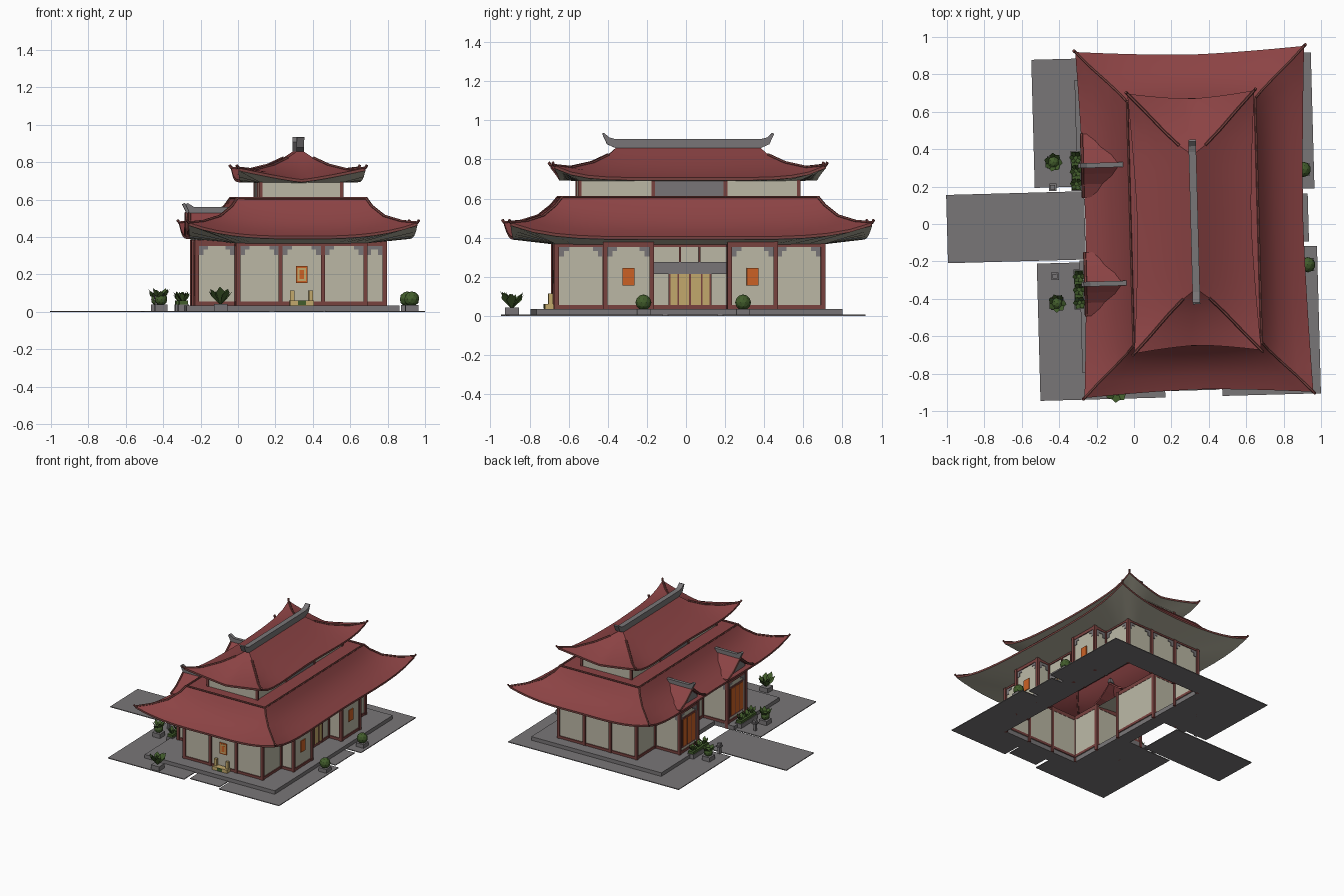
import bpy, bmesh, math, random
from mathutils import Matrix, Vector

if "Cube" in bpy.data.objects:
    bpy.data.objects.remove(bpy.data.objects["Cube"])

random.seed(4)
COL = {
    "roof_red": (0.26, 0.056, 0.058), "post_red": (0.19, 0.055, 0.05),
    "plaster": (0.50, 0.48, 0.38), "stone_grey": (0.19, 0.18, 0.185),
    "orange": (0.60, 0.12, 0.018), "door_tan": (0.55, 0.40, 0.15),
    "leaf_green": (0.055, 0.11, 0.025),
}
MAT = {}
for n, c in COL.items():
    MAT[n] = bpy.data.materials.new(n)
    MAT[n].diffuse_color = (*c, 1)

# the whole site is turned slightly and set off-centre
SITE = Matrix.Translation((0.3225, 0.011, 0)) @ Matrix.Rotation(0.027, 4, 'Z')
PARTS = {}


def add(name, mat, verts, faces, smooth=False):
    bm = PARTS.setdefault(name, (bmesh.new(), mat, smooth))[0]
    vs = [bm.verts.new(v) for v in verts]
    for f in faces:
        bm.faces.new([vs[i] for i in f])


def prism(name, mat, pts, lo, hi, axis=0):
    """Extrude an outline: axis 0 = (y,z) along x, 1 = (x,z) along y, 2 = (x,y) along z."""
    def at(p, h):
        q = list(p)
        q.insert(axis, h)
        return q
    n = len(pts)
    faces = [tuple(range(n)), tuple(range(2 * n - 1, n - 1, -1))]
    faces += [(i, (i + 1) % n, (i + 1) % n + n, i + n) for i in range(n)]
    add(name, mat, [at(p, lo) for p in pts] + [at(p, hi) for p in pts], faces)


def box(name, mat, x0, x1, y0, y1, z0, z1):
    prism(name, mat, [(x0, y0), (x1, y0), (x1, y1), (x0, y1)], z0, z1, 2)


def tube(name, mat, pts, r, n=6):
    """Thin round bar along a path."""
    P = [Vector(p) for p in pts]
    verts, k = [], len(P)
    for i, p in enumerate(P):
        d = (P[min(i + 1, k - 1)] - P[max(i - 1, 0)]).normalized()
        s = d.cross(Vector((0, 0, 1))).normalized()
        u = s.cross(d)
        verts += [p + r * (s * math.cos(a) + u * math.sin(a)) for a in [2 * math.pi * j / n for j in range(n)]]
    faces = [(i * n + j, i * n + (j + 1) % n, (i + 1) * n + (j + 1) % n, (i + 1) * n + j)
             for i in range(k - 1) for j in range(n)]
    add(name, mat, verts, faces + [tuple(range(n)), tuple(range((k - 1) * n, k * n))])


# ---------- curved hipped roofs ----------
N = 16


def ring(a, b, z, lift, inset, pa, pb):
    out = []
    for side in range(4):
        for i in range(N):
            t = -1 + 2 * i / N
            h = inset * (1 - abs(t) ** 1.5)
            zz = z + lift * abs(t) ** (pb if side % 2 else pa)
            out.append([(a * t, -b + h, zz), (a - h, b * t, zz), (-a * t, b - h, zz), (-a + h, -b * t, zz)][side])
    return out


def roof(name, soffit, rings, pa, pb):
    def loft(part, mat, specs):
        R = [ring(*s, pa, pb) for s in specs]
        m = 4 * N
        add(part, mat, sum(R, []), [(i * m + j, i * m + (j + 1) % m, (i + 1) * m + (j + 1) % m, (i + 1) * m + j)
                                    for i in range(len(R) - 1) for j in range(m)], True)
    a, b, z, l, s = rings[0]
    low = (a, b, z - 0.015, l, s)
    loft(name + "_soffit", "plaster", [soffit, low])
    loft(name + "_edge", "post_red", [low, rings[0]])
    loft(name + "_tiles", "roof_red", rings)
    for sx in (-1, 1):
        for sy in (-1, 1):
            pts = [(sx * r[0], sy * r[1], r[2] + r[3]) for r in rings if r[0] > 0.01]
            tip = (sx * (a + 0.008), sy * (b + 0.008), z + l + 0.014)
            tube(name + "_hips", "post_red", [tip] + pts, 0.008)


roof("lower_roof", (0.34, 0.68, 0.365, 0, 0),
     [(0.612, 0.925, 0.405, 0.072, 0.03), (0.53, 0.84, 0.435, 0.05, 0.02), (0.44, 0.755, 0.487, 0.025, 0.01),
      (0.375, 0.69, 0.555, 0.01, 0), (0.345, 0.655, 0.608, 0, 0), (0.33, 0.64, 0.602, 0, 0),
      (0.21, 0.55, 0.602, 0, 0)][:5], 3, 5)
roof("upper_roof", (0.215, 0.56, 0.69, 0, 0),
     [(0.34, 0.695, 0.708, 0.062, 0.035), (0.25, 0.60, 0.732, 0.028, 0.015), (0.15, 0.49, 0.775, 0.01, 0),
      (0.07, 0.41, 0.823, 0, 0), (0.004, 0.36, 0.868, 0, 0)], 1.2, 6)
box("roof_deck", "roof_red", -0.345, 0.345, -0.655, 0.655, 0.592, 0.602)
for s in (-1, 1):
    tube("deck_trim", "post_red", [(s * 0.343, -0.655, 0.607), (s * 0.343, 0.655, 0.607)], 0.007)
    tube("deck_trim", "post_red", [(-0.343, s * 0.655, 0.607), (0.343, s * 0.655, 0.607)], 0.007)

# main ridge with upturned ends
half = [(0.37, 0.858), (0.415, 0.878), (0.44, 0.932), (0.43, 0.936), (0.405, 0.913), (0.375, 0.905)]
prism("main_ridge", "stone_grey", half + [(-y, z) for y, z in reversed(half)], -0.02, 0.02)

# ---------- gabled dormers over the entrance-side wings ----------
for s in (-1, 1):
    c = s * 0.317
    top = [(0.0, 0.535), (0.045, 0.495), (0.10, 0.452), (0.17, 0.42)]
    up = [(c - y, z) for y, z in reversed(top)] + [(c + y, z) for y, z in top[1:]]
    prism("dormer_roof", "roof_red", up + [(y, z - 0.014) for y, z in reversed(up)], -0.59, -0.36)
    prism("dormer_gable", "stone_grey", [(c - 0.13, 0.375), (c + 0.13, 0.375), (c + 0.1, 0.44), (c, 0.522), (c - 0.1, 0.44)],
          -0.562, -0.55)
    for k in (-1, 1):
        tube("dormer_verge", "post_red", [(-0.59, c + k * y, z - 0.004) for y, z in top], 0.009)
    prism("dormer_ridge", "stone_grey", [(-0.355, 0.53), (-0.355, 0.56), (-0.565, 0.56), (-0.6, 0.582), (-0.613, 0.575),
                                         (-0.59, 0.528)], c - 0.013, c + 0.013, 1)

# ---------- lower walls ----------
ZB, ZT = 0.035, 0.385


def wall(p, q, bays=1, kind=None):
    L = math.dist(p, q)
    d = ((q[0] - p[0]) / L, (q[1] - p[1]) / L)
    o = (d[1], -d[0])

    def slab(name, mat, t0, t1, h0, h1, z0, z1):
        xs = sorted((p[0] + d[0] * t + o[0] * h for t, h in ((t0, h0), (t1, h1))))
        ys = sorted((p[1] + d[1] * t + o[1] * h for t, h in ((t0, h0), (t1, h1))))
        box(name, mat, *xs, *ys, z0, z1)
    m = L / 2
    slab("wall_panels", "plaster", 0, L, -0.006, 0, ZB, ZT)
    slab("wall_sill", "post_red", 0, L, -0.008, 0.007, ZB, ZB + 0.02)
    slab("wall_beam", "post_red", 0, L, -0.008, 0.007, 0.353, ZT)
    for i in range(bays + 1):
        slab("posts", "post_red", i * L / bays - 0.011, i * L / bays + 0.011, -0.011, 0.012, 0.0, ZT)
    if kind != "door":
        for i in range(bays):  # stepped corner brackets
            a, b = i * L / bays + 0.01, (i + 1) * L / bays - 0.01
            for w, h in ((0.05, 0.02), (0.026, 0.048)):
                slab("brackets", "stone_grey", a, a + w, -0.001, 0.004, 0.353 - h, 0.353)
                slab("brackets", "stone_grey", b - w, b, -0.001, 0.004, 0.353 - h, 0.353)
    if kind == "door":
        slab("door", "door_tan", m - 0.10, m + 0.10, 0, 0.006, ZB, 0.215)
        slab("door_lintel", "stone_grey", 0.01, L - 0.01, 0, 0.008, 0.215, 0.275)
        for t in (-0.105, -0.06, 0, 0.06, 0.105):
            slab("door_frame", "post_red", m + t - 0.004, m + t + 0.004, 0, 0.009, ZB, 0.215)
        for t in (-0.05, 0.05):
            slab("door_frame", "post_red", m + t - 0.005, m + t + 0.005, 0, 0.009, 0.275, 0.353)
    if kind in ("banner", "shrine"):
        slab("banner", "orange", m - 0.03, m + 0.03, 0.003, 0.009, 0.155, 0.245)
    if kind == "shrine":
        slab("banner_frame", "door_tan", m - 0.022, m + 0.022, 0.003, 0.0105, 0.165, 0.235)
        slab("banner_center", "orange", m - 0.013, m + 0.013, 0.003, 0.012, 0.175, 0.225)
    if kind == "window":
        slab("window_frame", "post_red", m - 0.09, m + 0.09, 0, 0.005, 0.075, 0.315)
        slab("window", "orange", m - 0.078, m + 0.078, 0, 0.008, 0.088, 0.302)
        for t in (-0.026, 0.026):
            slab("window_bars", "post_red", m + t - 0.003, m + t + 0.003, 0, 0.0095, 0.088, 0.302)


W, V, A, B, E, F = 0.34, 0.68, 0.20, 0.435, 0.45, -0.555
plan = [((-W, -V), (W, -V), 3, "shrine"), ((W, -V), (W, -B)), ((W, -B), (E, -B)), ((E, -B), (E, -A), 1, "banner"),
        ((E, -A), (W, -A)), ((W, -A), (W, A), 1, "door"), ((W, A), (E, A)), ((E, A), (E, B), 1, "banner"),
        ((E, B), (W, B)), ((W, B), (W, V)), ((W, V), (-W, V), 3), ((-W, V), (-W, B)), ((-W, B), (F, B)),
        ((F, B), (F, A), 1, "window"), ((F, A), (-W, A)), ((-W, A), (-W, -A), 1, "door"), ((-W, -A), (F, -A)),
        ((F, -A), (F, -B), 1, "window"), ((F, -B), (-W, -B)), ((-W, -B), (-W, -V))]
for seg in plan:
    wall(*seg)

# ---------- upper storey ----------
for s in (-1, 1):
    box("upper_wall", "plaster", -0.215, 0.215, s * 0.56 - 0.004, s * 0.56 + 0.004, 0.6, 0.705)
    box("upper_wall", "plaster", s * 0.215 - 0.004, s * 0.215 + 0.004, -0.56, 0.56, 0.6, 0.705)
    box("upper_window", "stone_grey", s * 0.217 - 0.006, s * 0.217 + 0.006, -0.175, 0.175, 0.6, 0.7)
    for y in (-0.56, -0.185, 0.185, 0.56):
        box("upper_posts", "post_red", s * 0.216 - 0.009, s * 0.216 + 0.009, y - 0.009, y + 0.009, 0.6, 0.705)

# ---------- plinth and paving ----------
for r in ((-0.62, 0.52, -0.79, -V), (-0.62, 0.52, V, 0.775), (-0.62, -W, -V, -0.19), (-0.62, -W, 0.19, V),
          (W, 0.52, -V, V), (-0.45, -W, -0.19, 0.19)):
    box("plinth", "stone_grey", *r, 0.0, ZB)
for r in ((-1.3225, -0.585, -0.185, 0.18), (-0.848, -0.5, 0.205, 0.89), (-0.848, -0.5, -0.934, -0.2),
          (-0.5, -0.18, -0.934, -0.7), (-0.15, 0.11, -0.90, -0.7), (0.125, 0.652, -0.934, -0.7),
          (0.43, 0.652, -0.7, -0.145), (0.43, 0.61, -0.12, 0.135), (0.43, 0.647, 0.162, 0.89), (-0.5, 0.43, 0.69, 0.89)):
    box("paving", "stone_grey", *r, 0.0, 0.006)

# ---------- shrine table at the front ----------
box("shrine_table", "door_tan", -0.065, 0.065, -0.735, -0.69, 0.035, 0.062)
box("shrine_front", "leaf_green", -0.022, 0.022, -0.739, -0.735, 0.037, 0.062)
for x in (-0.052, 0.048):
    box("shrine_posts", "door_tan", x - 0.011, x + 0.011, -0.715, -0.692, 0.062, 0.115)


# ---------- planting ----------
def leaves(x, y, z, r, h, n):
    for i in range(n):
        a = 2 * math.pi * i / n + random.uniform(-0.2, 0.2)
        c, s = math.cos(a), math.sin(a)
        k = h * random.uniform(0.75, 1)
        w = r * 0.4
        add("leafy_plants", "leaf_green", [(x, y, z), (x + r * 0.7 * c - w * s, y + r * 0.7 * s + w * c, z + k * 0.75),
                                           (x + r * c, y + r * s, z + k), (x + r * 0.7 * c + w * s, y + r * 0.7 * s - w * c, z + k * 0.6)],
            [(0, 1, 2), (0, 2, 3)])


def bush(x, y, z, r):
    box("planters", "stone_grey", x - 0.034, x + 0.034, y - 0.034, y + 0.034, 0, z)
    bmesh.ops.create_icosphere(PARTS.setdefault("bushes", (bmesh.new(), "leaf_green", False))[0], subdivisions=2,
                               radius=r, matrix=Matrix.Translation((x, y, z + r * 0.8)))


for x, y in ((0.59, 0.265), (0.60, -0.245)):
    bush(x, y, 0.036, 0.041)
for x, y in ((-0.745, 0.34), (-0.745, -0.415)):
    bush(x, y, 0.04, 0.034)
    leaves(x, y, 0.05, 0.05, 0.08, 7)
for c in (-0.345, 0.29):  # long planters beside the entrance, with stone lanterns
    box("hedge_planters", "stone_grey", -0.652, -0.598, c - 0.107, c + 0.107, 0, 0.04)
    box("hedges", "leaf_green", -0.648, -0.602, c - 0.102, c + 0.102, 0.04, 0.06)
    for k in (-0.07, 0, 0.07):
        leaves(-0.625, c + k, 0.045, 0.035, 0.065, 6)
for y in (0.205, -0.27):
    box("lanterns", "stone_grey", -0.762, -0.742, y - 0.01, y + 0.01, 0, 0.06)
    box("lanterns", "stone_grey", -0.772, -0.732, y - 0.02, y + 0.02, 0.06, 0.07)
    box("lanterns", "stone_grey", -0.765, -0.739, y - 0.013, y + 0.013, 0.07, 0.09)
box("planters", "stone_grey", -0.475, -0.405, -0.925, -0.855, 0, 0.042)
leaves(-0.44, -0.89, 0.035, 0.065, 0.10, 8)
leaves(-0.44, -0.89, 0.035, 0.03, 0.09, 5)

# ---------- make the objects ----------
for name, (bm, mat, smooth) in PARTS.items():
    bmesh.ops.recalc_face_normals(bm, faces=bm.faces[:])
    if "tiles" in name and sum(f.normal.z for f in bm.faces) < 0:
        bmesh.ops.reverse_faces(bm, faces=bm.faces[:])
    bm.transform(SITE)
    me = bpy.data.meshes.new(name)
    bm.to_mesh(me)
    bm.free()
    me.materials.append(MAT[mat])
    ob = bpy.data.objects.new(name, me)
    bpy.context.collection.objects.link(ob)
    if smooth:
        bpy.ops.object.select_all(action='DESELECT')
        ob.select_set(True)
        bpy.context.view_layer.objects.active = ob
        bpy.ops.object.shade_smooth_by_angle(angle=math.radians(30))

for m in bpy.data.materials:
    if m.users and not m.is_grease_pencil:
        m.use_nodes = True
        m.node_tree.nodes["Principled BSDF"].inputs["Base Color"].default_value = m.diffuse_color
